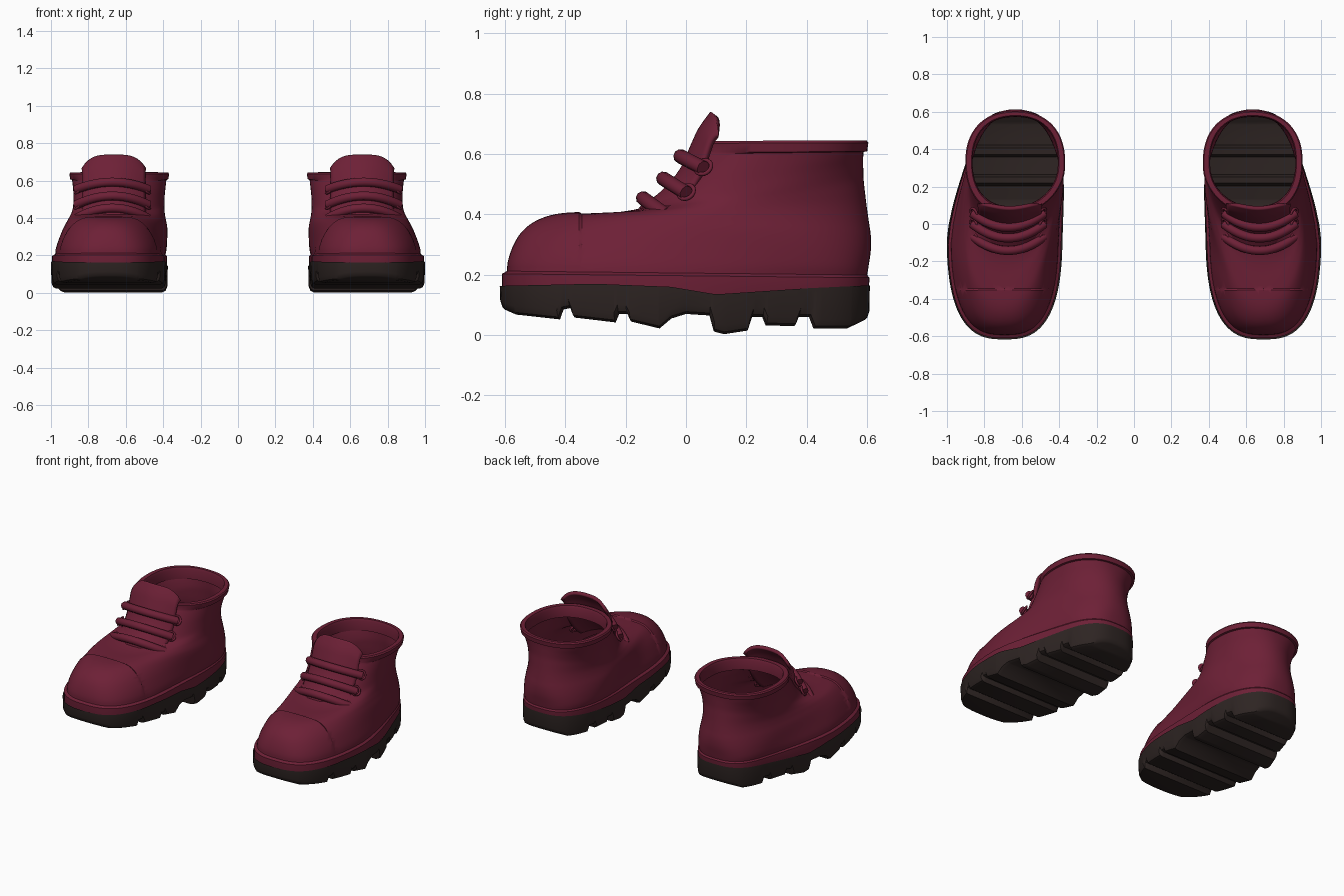
import bpy, bmesh, math
from mathutils import Vector

if "Cube" in bpy.data.objects:
    bpy.data.objects.remove(bpy.data.objects["Cube"])


def material(name, col):
    m = bpy.data.materials.new(name)
    m.diffuse_color = (*col, 1)
    m.use_nodes = True
    m.node_tree.nodes["Principled BSDF"].inputs["Base Color"].default_value = m.diffuse_color
    return m


LEATHER = material("burgundy_leather", (0.153, 0.0145, 0.037))
RUBBER = material("dark_brown_rubber", (0.027, 0.018, 0.0165))


def finish(ob, mat, angle=35):
    """Colour, smooth and mirror one part to make the second boot."""
    ob.data.materials.clear()
    ob.data.materials.append(mat)
    bpy.ops.object.select_all(action='DESELECT')
    ob.select_set(True)
    bpy.context.view_layer.objects.active = ob
    bpy.ops.object.shade_smooth_by_angle(angle=math.radians(angle))
    ob.modifiers.new("other_boot", 'MIRROR').use_mirror_merge = False
    return ob


def loft(rows, closed):
    bm = bmesh.new()
    vs = [[bm.verts.new(p) for p in r] for r in rows]
    n = len(rows[0])
    for a, b in zip(vs, vs[1:]):
        for i in range(n if closed else n - 1):
            j = (i + 1) % n
            bm.faces.new((a[i], a[j], b[j], b[i]))
    bmesh.ops.remove_doubles(bm, verts=bm.verts, dist=0.0002)
    bmesh.ops.recalc_face_normals(bm, faces=bm.faces)
    return bm


def to_object(bm, name):
    me = bpy.data.meshes.new(name)
    bm.to_mesh(me)
    bm.free()
    ob = bpy.data.objects.new(name, me)
    bpy.context.collection.objects.link(ob)
    return ob


def lerp_table(pts, t):
    for (a, va), (b, vb) in zip(pts, pts[1:]):
        if t <= b:
            return va + (vb - va) * max(0, (t - a) / (b - a))
    return pts[-1][1]


def heelness(y, z=0):
    """0 at the ball of the foot, 1 at the heel; the change comes sooner higher up."""
    k = min(1, max(0, (z - 0.18) / 0.2))
    t = min(1, max(0, (y + 0.13 + 0.15 * k) / 0.58))
    return t * t * (3 - 2 * t)


def centre(y, z=0):
    return 0.692 - 0.057 * heelness(y, z)


def catmull(p, steps):
    out = []
    for i in range(len(p) - 1):
        a, b, c, d = p[max(i - 1, 0)], p[i], p[i + 1], p[min(i + 2, len(p) - 1)]
        for s in range(steps):
            t = s / steps
            out.append([0.5 * (2 * B + (C - A) * t + (2 * A - 5 * B + 4 * C - D) * t * t
                               + (3 * B - A - 3 * C + D) * t ** 3)
                        for A, B, C, D in zip(a, b, c, d)])
    return out + [list(p[-1])]


# Upper: tilted rings (front y, front z, back y, back z, toe width, heel width, squareness)
WELT = [(-.606, .130, .600, .125, .302, .262, 2.8), (-.610, .165, .606, .16, .303, .268, 2.8),
        (-.610, .203, .608, .190, .303, .268, 2.8), (-.593, .212, .600, .199, .288, .262, 2.8)]
BODY = [WELT[-1], (-.585, .25, .605, .23, .284, .27, 2.7), (-.55, .325, .612, .28, .266, .274, 2.45),
        (-.50, .37, .612, .33, .250, .272, 2.25), (-.43, .395, .605, .38, .236, .262, 2.15),
        (-.33, .403, .598, .43, .226, .252, 2.1), (-.22, .408, .592, .48, .222, .246, 2.1),
        (-.13, .428, .588, .52, .22, .244, 2.1), (-.06, .478, .587, .56, .215, .244, 2.2),
        (0, .545, .587, .59, .205, .248, 2.3), (.04, .60, .588, .607, .2, .252, 2.3)]
RIM = [(.048, .606, .60, .608, .2, .262, 2.3), (.048, .635, .604, .637, .2, .267, 2.3),
       (.055, .643, .598, .645, .2, .261, 2.3), (.085, .643, .580, .645, .2, .234, 2.3),
       (.092, .63, .574, .63, .2, .228, 2.3), (.095, .57, .572, .57, .2, .228, 2.3)]
rows = []
for yf, zf, yb, zb, wf, wb, n in WELT[:-1] + catmull(BODY, 4) + RIM:
    row = []
    for i in range(72):
        a = math.tau * i / 72
        c, s = math.cos(a), math.sin(a)
        c = math.copysign(abs(c) ** (2 / n), c)
        s = math.copysign(abs(s) ** (2 / n), s)
        y = (yf + yb) / 2 - c * (yb - yf) / 2
        z = zf + (zb - zf) * (1 - c) / 2
        w = wf + (wb - wf) * heelness(y, z)
        row.append((centre(y, z) + s * w, y, z))
    rows.append(row)
bm = loft(rows, True)
# raised toe cap with a crisp seam
for y in (-.345, -.353):
    bmesh.ops.bisect_plane(bm, geom=bm.verts[:] + bm.edges[:] + bm.faces[:],
                           plane_co=(0, y, 0), plane_no=(0, 1, 0))
bm.normal_update()
moves = [(v, v.normal * 0.006 * min(1, (v.co.z - .215) / .06)) for v in bm.verts
         if v.co.y < -.35 and v.co.z > .215]
for v, d in moves:
    v.co += d
finish(to_object(bm, "boot_upper"), LEATHER)

# Sole: open-topped rubber shell with grooved tread
TREAD = [(-.62, .085), (-.58, .068), (-.43, .052), (-.418, .085), (-.392, .09), (-.38, .058),
         (-.24, .042), (-.228, .07), (-.20, .07), (-.188, .045), (-.09, .022), (-.05, .055),
         (.0, .07), (.08, .065), (.095, .012), (.13, .003), (.21, .015), (.225, .06), (.26, .06),
         (.272, .032), (.37, .03), (.382, .06), (.42, .06), (.435, .022), (.55, .022), (.61, .05)]
TOP = [(-.62, .163), (-.3, .17), (-.05, .16), (.1, .135), (.4, .155), (.61, .165)]
Y0, Y1, N = -.617, .609, 2.8
stations = {y for y, _ in TREAD[1:-1]}
for i in range(49):
    c = math.cos(math.pi * i / 48)
    stations.add((Y0 + Y1) / 2 - math.copysign(abs(c) ** (2 / N), c) * (Y1 - Y0) / 2)
rows = []
for y in sorted(stations):
    c = min(1, abs((y - (Y0 + Y1) / 2) / ((Y1 - Y0) / 2)))
    w = (1 - c ** N) ** (1 / N) * (0.310 - 0.038 * heelness(y))
    zb, zt, cx = lerp_table(TREAD, y), lerp_table(TOP, y), centre(y)
    half = [(w, y, zt), (w * .99, y * .997, zb + .03), (w * .96, y * .985, zb + .008),
            (w * .9, y * .97, zb)]
    rows.append([(cx - x, q, z) for x, q, z in half]
                + [(cx + x, q, z) for x, q, z in reversed(half)])
finish(to_object(loft(rows, False), "boot_sole"), RUBBER)

# Tongue: curved padded flap with a rounded top
PATH = catmull([(-.15, .415), (-.075, .47), (-.012, .545), (.022, .62), (.05, .68), (.088, .733)], 4)
rows = []
for k, (y, z) in enumerate(PATH):
    v = k / (len(PATH) - 1)
    rows.append([(.664 + .165 * u, y + (.065 - .02 * v) * u * u - .025 * v ** 3 * abs(u) ** 4,
                  z - .04 * u * u * (1 - v) - .075 * v ** 4 * abs(u) ** 4)
                 for u in [i / 10 for i in range(-10, 11)]])
tongue = finish(to_object(loft(rows, False), "tongue"), LEATHER, 60)
sol = tongue.modifiers.new("padding", 'SOLIDIFY')
sol.thickness, sol.offset = 0.02, 0

# Laces and eyelets
for k, (y, z) in enumerate([(-.142, .453), (-.075, .518), (-.018, .592)]):
    cu = bpy.data.curves.new("lace", 'CURVE')
    cu.dimensions = '3D'
    cu.bevel_depth, cu.bevel_resolution, cu.use_fill_caps = .024, 3, True
    sp = cu.splines.new('POLY')
    ts = [i / 10 for i in range(-10, 11)]
    sp.points.add(len(ts) - 1)
    for p, t in zip(sp.points, ts):
        p.co = (.672 + .192 * t, y + .075 * t * t, z - (.055 - .008 * k) * t * t, 1)
    ob = bpy.data.objects.new(f"lace_{k + 1}", cu)
    bpy.context.collection.objects.link(ob)
    bpy.ops.object.select_all(action='DESELECT')
    ob.select_set(True)
    bpy.context.view_layer.objects.active = ob
    bpy.ops.object.convert(target='MESH')
    finish(bpy.context.view_layer.objects.active, LEATHER, 50)
    for side in (-1, 1):
        rot = Vector((side * .75, -.35, .5)).to_track_quat('Z', 'Y').to_matrix().to_4x4()
        bpy.ops.mesh.primitive_torus_add(major_radius=.027, minor_radius=.007,
                                         major_segments=20, minor_segments=8)
        ob = bpy.context.object
        ob.name = f"eyelet_{k + 1}_{'outer' if side > 0 else 'inner'}"
        ob.data.transform(rot)
        for v in ob.data.vertices:
            v.co += Vector((.672 + side * .184, y + .076, z - .052 + .008 * k))
        ob.location = (0, 0, 0)
        finish(ob, LEATHER, 60)
